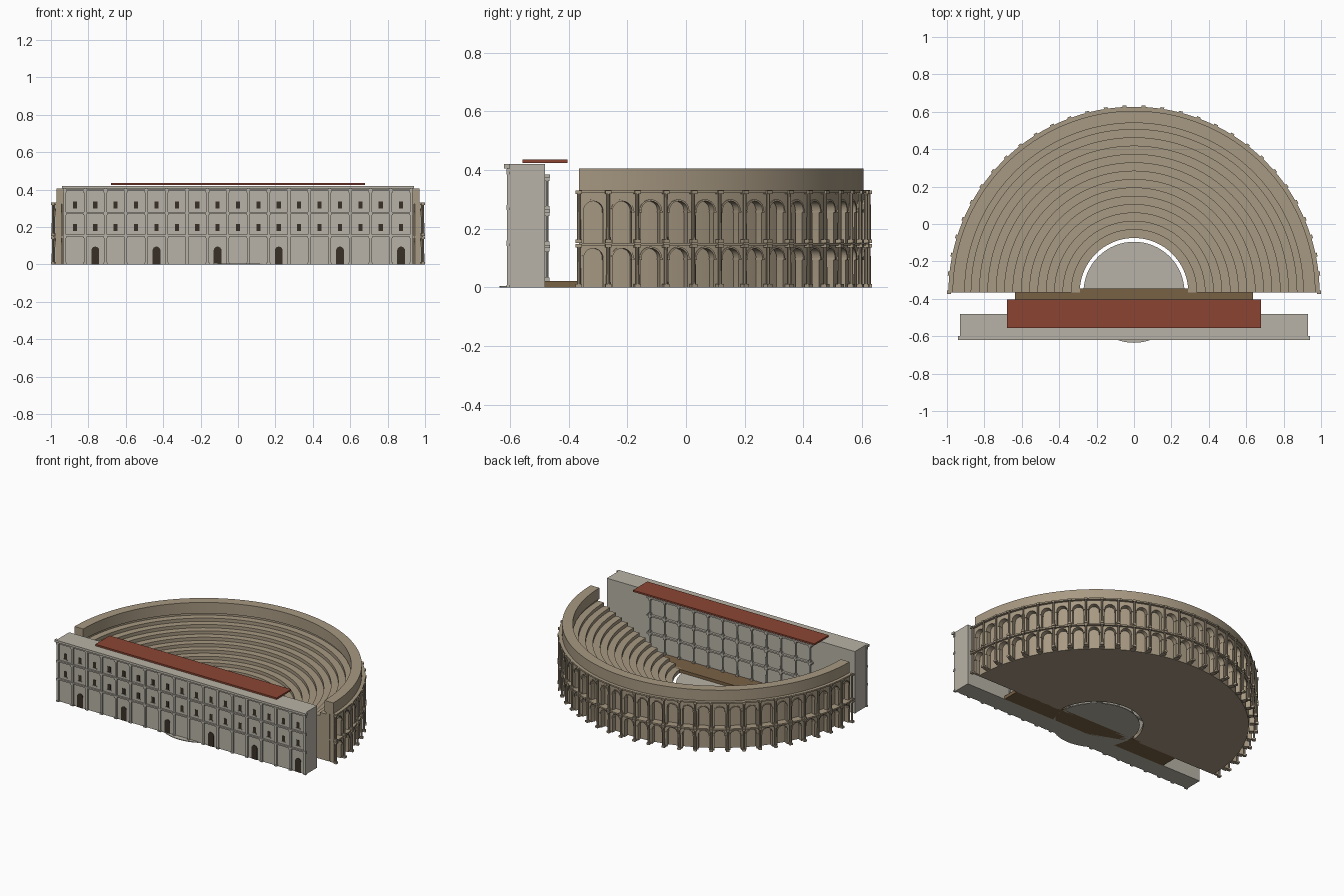
import bpy, bmesh
from math import sin, cos, pi
from mathutils import Matrix, Vector

if "Cube" in bpy.data.objects:
    bpy.data.objects.remove(bpy.data.objects["Cube"])

CY = -0.365          # centre of the semicircle
BAYS = 31


def material(name, rgb):
    m = bpy.data.materials.new(name)
    m.diffuse_color = (*rgb, 1)
    m.use_nodes = True
    m.node_tree.nodes["Principled BSDF"].inputs["Base Color"].default_value = m.diffuse_color
    return m


TAN = material("tan_stone", (0.39, 0.32, 0.225))
GREY = material("grey_stone", (0.48, 0.45, 0.385))
WOOD = material("wood", (0.19, 0.12, 0.06))
TILE = material("roof_tile", (0.26, 0.06, 0.033))
DARK = material("dark_opening", (0.04, 0.03, 0.02))


def finish(name, bm, mat, smooth=True):
    bmesh.ops.remove_doubles(bm, verts=bm.verts, dist=1e-5)
    bmesh.ops.recalc_face_normals(bm, faces=bm.faces)
    me = bpy.data.meshes.new(name)
    bm.to_mesh(me)
    bm.free()
    me.materials.append(mat)
    ob = bpy.data.objects.new(name, me)
    bpy.context.collection.objects.link(ob)
    if smooth:
        bpy.context.view_layer.objects.active = ob
        ob.select_set(True)
        bpy.ops.object.shade_smooth_by_angle(angle=0.5)
        ob.select_set(False)
    return ob


def add_box(bm, x0, x1, y0, y1, z0, z1, frame=Matrix()):
    m = Matrix.Translation(((x0 + x1) / 2, (y0 + y1) / 2, (z0 + z1) / 2))
    s = Matrix.Diagonal((x1 - x0, y1 - y0, z1 - z0, 1))
    bmesh.ops.create_cube(bm, size=1, matrix=frame @ m @ s)


def box(name, mat, *dims):
    bm = bmesh.new()
    add_box(bm, *dims)
    return finish(name, bm, mat, False)


def polar(r, a, z):
    return Vector((r * cos(a), CY + r * sin(a), z))


def ring(name, r0, r1, z0, z1, mat=TAN, seg=BAYS * 3):
    """Half ring with a rectangular section."""
    bm = bmesh.new()
    profile = [(r0, z0), (r1, z0), (r1, z1), (r0, z1)]
    rings = [[bm.verts.new(polar(r, pi * i / seg, z)) for r, z in profile]
             for i in range(seg + 1)]
    for a, b in zip(rings, rings[1:]):
        for j in range(4):
            k = (j + 1) % 4
            bm.faces.new((a[j], b[j], b[k], a[k]))
    bm.faces.new(rings[0])
    bm.faces.new(rings[-1])
    return finish(name, bm, mat)


def add_column(bm, frame, z0, z1, r, sides=10):
    """Tapered shaft with a square base and capital."""
    h = 0.012
    bmesh.ops.create_cone(bm, cap_ends=False, segments=sides, radius1=r, radius2=r * 0.85,
                          depth=z1 - z0 - 2 * h,
                          matrix=frame @ Matrix.Translation((0, 0, (z0 + z1) / 2)))
    w = r * 1.5
    add_box(bm, -w, w, -w, w, z0, z0 + h, frame)
    add_box(bm, -w, w, -w, w, z1 - h, z1, frame)


# seating: nested half rings, each rising from the ground
ROWS, R0, R1, Z0, Z1 = 14, 0.29, 0.915, 0.025, 0.315
dr, dz = (R1 - R0) / ROWS, (Z1 - Z0) / (ROWS - 1)
for i in range(ROWS):
    ring(f"seat_row_{i + 1}", R0 + i * dr, R0 + (i + 1) * dr, 0, Z0 + i * dz)

# outer ring: back wall, attic, mouldings
ring("gallery_back_wall", 0.915, 0.94, 0, 0.33)
ring("attic_wall", 0.905, 0.97, 0.33, 0.405)
ring("lower_entablature", 0.94, 0.99, 0.142, 0.152)
ring("upper_entablature", 0.94, 0.992, 0.322, 0.332)


# arcade storeys: one arched bay repeated round the curve
def arcade(name, z0, z1, spring, half=0.033, ri=0.945, ro=0.975, n=10):
    bm, trim = bmesh.new(), bmesh.new()
    step = pi / BAYS
    arc = [(-half * cos(pi * i / n), spring + half * sin(pi * i / n)) for i in range(n + 1)]
    hw = step * ro / 2
    opening = [(-half, z0)] + arc + [(half, z0)]
    quads = [[(-hw, z0), (-half, z0), (-half, z1), (-hw, z1)],
             [(half, z0), (hw, z0), (hw, z1), (half, z1)]]
    quads += [[a, b, (b[0], z1), (a[0], z1)] for a, b in zip(arc, arc[1:])]
    f = (half + 0.006) / half
    outer = [(u * f, spring + (z - spring) * f) for u, z in arc]
    for k in range(BAYS):
        mid = (k + 0.5) * step

        def face(b, pts):
            b.faces.new([b.verts.new(polar(r, mid + u / ro, z)) for u, z, r in pts])
        for q in quads:
            for r in (ri, ro):
                face(bm, [(u, z, r) for u, z in q])
        for a, b in zip(opening, opening[1:]):
            face(bm, [(*a, ri), (*b, ri), (*b, ro), (*a, ro)])
        # raised arch moulding
        rt = ro + 0.005
        for a, b, c, d in zip(arc, arc[1:], outer[1:], outer):
            face(trim, [(*a, rt), (*b, rt), (*c, rt), (*d, rt)])
            face(trim, [(*c, rt), (*d, rt), (*d, ro), (*c, ro)])
            face(trim, [(*a, rt), (*b, rt), (*b, ro), (*a, ro)])
        # impost blocks
        for s in (-1, 1):
            fr = Matrix.Translation((0, CY, 0)) @ Matrix.Rotation(mid + s * (half + 0.004) / ro, 4, 'Z')
            add_box(trim, ri, rt, -0.005, 0.005, spring - 0.006, spring, fr)
    # pier undersides and end faces
    for k in range(BAYS + 1):
        lo = max(0, k * step - (hw - half) / ro)
        hi = min(pi, k * step + (hw - half) / ro)
        bm.faces.new([bm.verts.new(polar(r, a, z0))
                      for r, a in ((ri, lo), (ro, lo), (ro, hi), (ri, hi))])
    for a in (0, pi):
        bm.faces.new([bm.verts.new(polar(r, a, z))
                      for r, z in ((ri, z0), (ro, z0), (ro, z1), (ri, z1))])
    finish(name, bm, TAN)
    finish(name + "_arch_mouldings", trim, TAN)


arcade("lower_arcade", 0, 0.142, 0.1)
arcade("upper_arcade", 0.152, 0.322, 0.261)

bm = bmesh.new()
for k in range(BAYS + 1):
    fr = (Matrix.Translation((0, CY, 0)) @ Matrix.Rotation(pi * k / BAYS, 4, 'Z')
          @ Matrix.Translation((0.9895, 0, 0)))
    add_column(bm, fr, 0, 0.148, 0.007)
    add_column(bm, fr, 0.152, 0.33, 0.007)
finish("arcade_columns", bm, TAN)

# orchestra floor
bm = bmesh.new()
bmesh.ops.create_cone(bm, cap_ends=True, segments=64, radius1=0.27, radius2=0.27, depth=0.005,
                      matrix=Matrix.Translation((0, CY, 0.0025)))
finish("orchestra_floor", bm, GREY)

# stage
box("stage_platform", WOOD, -0.635, 0.635, -0.482, -0.36, 0, 0.022)
box("stage_front", WOOD, -0.34, 0.34, -0.362, -0.345, 0, 0.025)

# scene building
FY = -0.60
box("scene_wall", GREY, -0.93, 0.93, FY, -0.48, 0, 0.42)
box("scene_cornice", GREY, -0.942, 0.942, -0.62, FY, 0.405, 0.42)
box("stage_roof", TILE, -0.68, 0.68, -0.557, -0.403, 0.424, 0.435)

# facade pilasters and string courses
BAY = 0.109
bm = bmesh.new()
for z in (0.15, 0.272, 0.394):
    add_box(bm, -0.935, 0.935, FY - 0.012, FY, z, z + 0.009)
for i in range(18):
    x = (i - 8.5) * BAY
    add_box(bm, x - 0.007, x + 0.007, FY - 0.009, FY, 0, 0.405)
    for z in (0, 0.141, 0.263, 0.385):
        add_box(bm, x - 0.010, x + 0.010, FY - 0.012, FY, z, z + 0.009)
finish("facade_pilasters", bm, GREY, False)

# facade windows and arched doors
win, sill, door = bmesh.new(), bmesh.new(), bmesh.new()
for i in range(17):
    x = (i - 8) * BAY
    for z in (0.198, 0.317):
        add_box(win, x - 0.011, x + 0.011, FY - 0.002, FY + 0.01, z - 0.019, z + 0.019)
        add_box(sill, x - 0.015, x + 0.015, FY - 0.005, FY, z - 0.024, z - 0.019)
    if i % 3 == 1:
        pts = [(-0.021, 0), (0.021, 0)] + [(0.021 * cos(pi * j / 12), 0.074 + 0.021 * sin(pi * j / 12))
                                           for j in range(13)]
        f = door.faces.new([door.verts.new((x + u, FY - 0.003, z)) for u, z in pts])
        ext = bmesh.ops.extrude_face_region(door, geom=[f])["geom"]
        bmesh.ops.translate(door, vec=(0, 0.012, 0),
                            verts=[v for v in ext if isinstance(v, bmesh.types.BMVert)])
finish("facade_windows", win, DARK, False)
finish("window_sills", sill, GREY, False)
finish("facade_doors", door, DARK, False)

# three tiers of columns on the stage side
cols, beams = bmesh.new(), bmesh.new()
for z0, z1 in ((0.022, 0.135), (0.145, 0.255), (0.265, 0.375)):
    for i in range(12):
        x = -0.6 + 1.2 * i / 11
        add_column(cols, Matrix.Translation((x, -0.473, 0)), z0, z1, 0.0055)
    add_box(beams, -0.62, 0.62, -0.482, -0.464, z1, z1 + 0.01)
finish("stage_columns", cols, GREY)
finish("stage_beams", beams, GREY, False)
